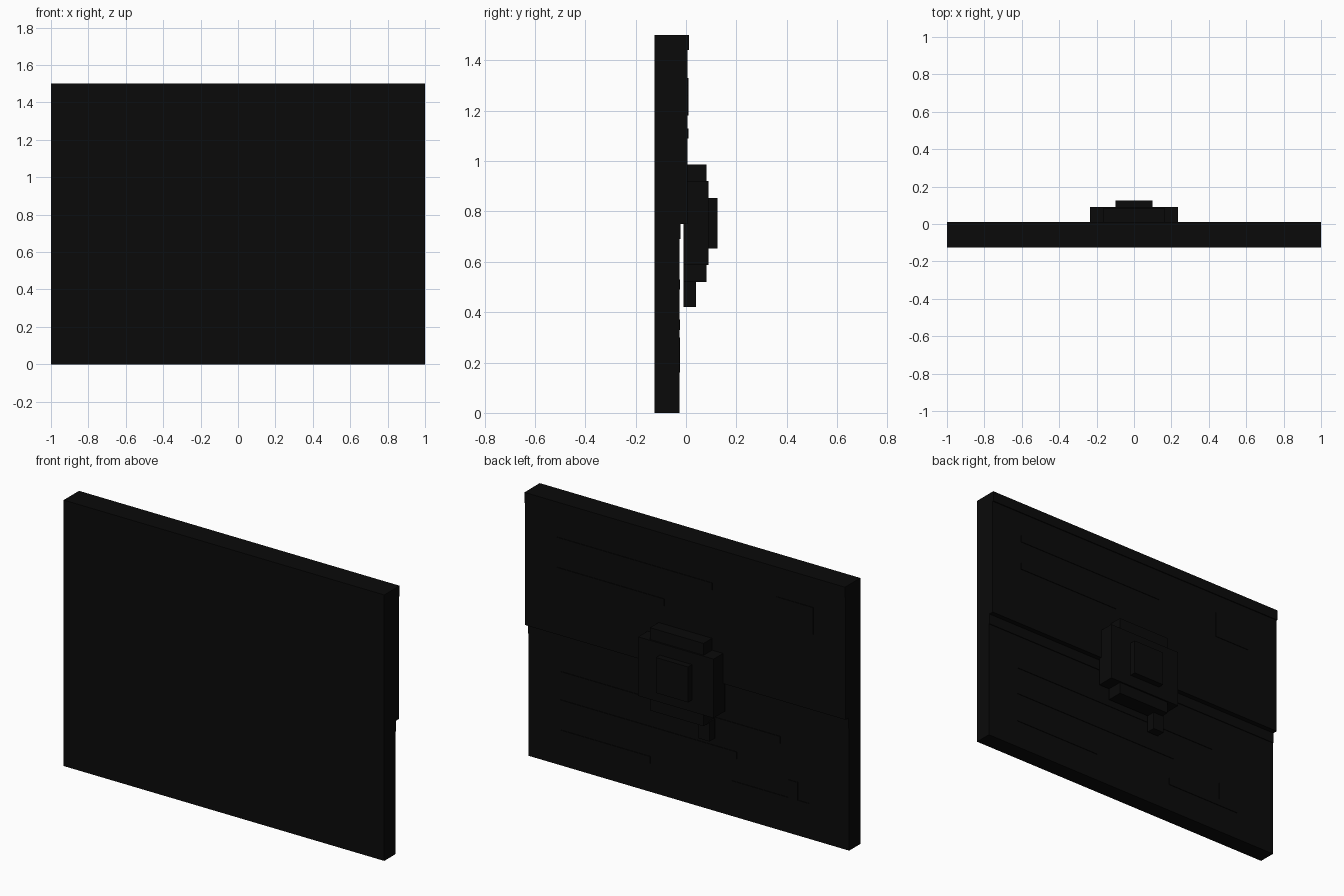
import bpy

if "Cube" in bpy.data.objects:
    bpy.data.objects.remove(bpy.data.objects["Cube"])

black = bpy.data.materials.new("near_black")
black.diffuse_color = (0.003, 0.003, 0.003, 1)
black.use_nodes = True
black.node_tree.nodes["Principled BSDF"].inputs["Base Color"].default_value = black.diffuse_color


def box(name, x0, x1, y0, y1, z0, z1):
    """Axis-aligned box between two corners."""
    bpy.ops.mesh.primitive_cube_add(size=1)
    ob = bpy.context.object
    ob.name = name
    ob.data.materials.append(black)
    size = (x1 - x0, y1 - y0, z1 - z0)
    mid = ((x0 + x1) / 2, (y0 + y1) / 2, (z0 + z1) / 2)
    for v in ob.data.vertices:
        v.co = [v.co[i] * size[i] + mid[i] for i in range(3)]
    return ob


SHEET, FLAP = -0.026, 0.006   # rear surfaces of the lower sheet and upper flap

# Sheet, thicker upper flap and slim edge bands
box("sheet", -1, 1, -0.125, SHEET, 0, 1.5)
box("upper_flap", -1, 1, SHEET, FLAP, 0.75, 1.5)
box("top_band", -1, 1, SHEET, FLAP + 0.005, 1.44, 1.5)
box("fold_band", -1, 1, SHEET - 0.01, SHEET + 0.004, 0.69, 0.75)

# Stepped seal with a hanging drip
box("seal_tall", -0.167, 0.167, -0.01, 0.082, 0.52, 0.987)
box("seal_wide", -0.235, 0.235, -0.01, 0.09, 0.587, 0.92)
box("seal_centre", -0.1, 0.1, 0.08, 0.125, 0.653, 0.853)
box("seal_drip", -0.175, -0.105, -0.01, 0.04, 0.42, 0.53)

# Written lines: left end is fixed, right end and height vary
for x_end, z in ((-0.17, 1.28), (0.13, 1.11)):
    box("upper_line", x_end, 0.8, FLAP - 0.002, FLAP + 0.003, z - 0.02, z + 0.02)
for x_end, z in ((-0.57, 0.51), (-0.3, 0.35), (0.24, 0.18)):
    box("lower_line", x_end, 0.8, SHEET - 0.002, SHEET + 0.003, z - 0.02, z + 0.02)

# Stamp and stepped signature mark
box("stamp", -0.8, -0.57, FLAP - 0.002, FLAP + 0.003, 1.18, 1.33)
box("signature_bar", -0.75, -0.27, SHEET - 0.002, SHEET + 0.003, 0.16, 0.2)
box("signature_stroke", -0.68, -0.62, SHEET - 0.002, SHEET + 0.003, 0.2, 0.3)
